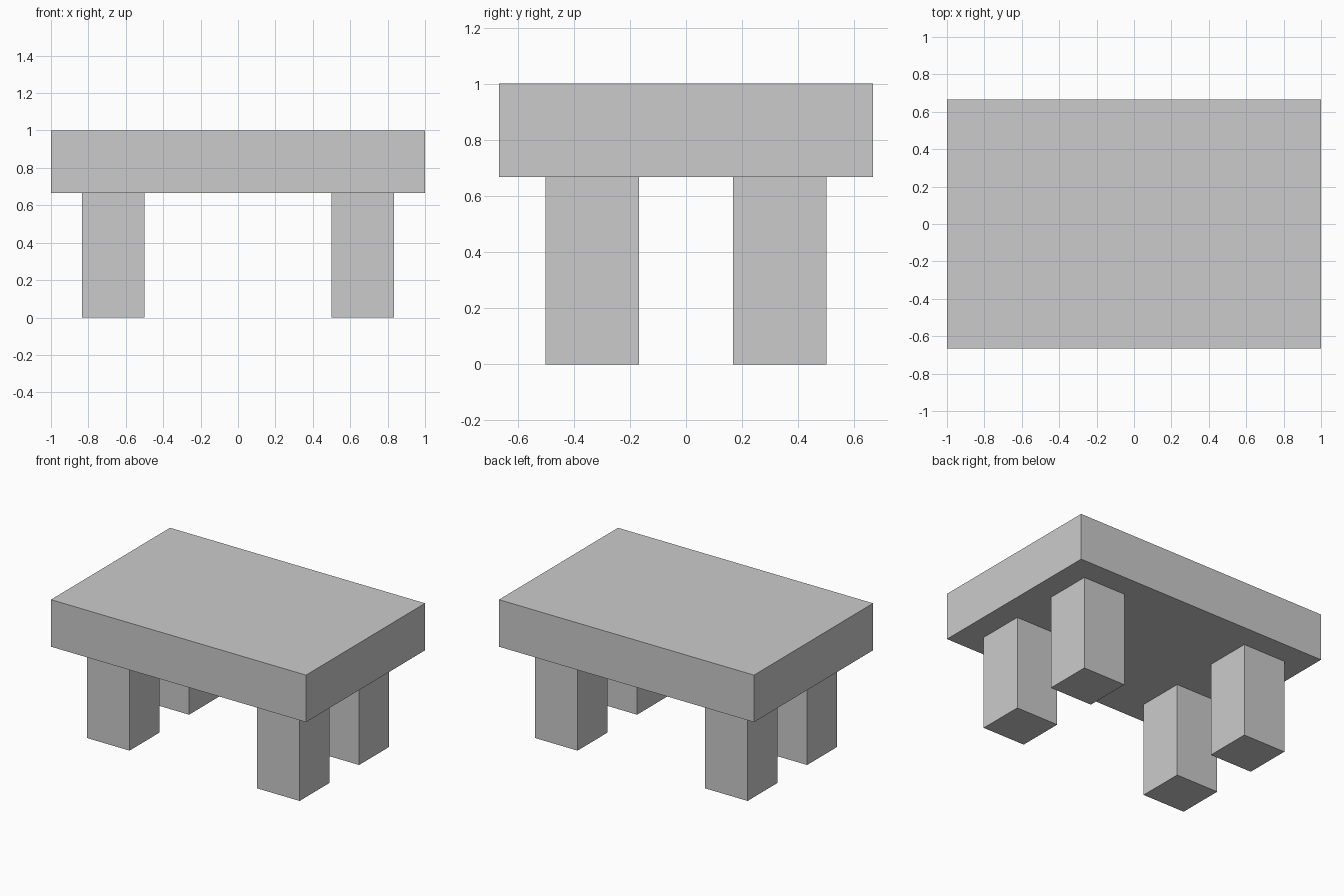
import bpy

if "Cube" in bpy.data.objects:
    bpy.data.objects.remove(bpy.data.objects["Cube"])

T = 1 / 3  # slab thickness and leg width


def box(name, centre, size):
    bpy.ops.mesh.primitive_cube_add(size=1, location=centre)
    obj = bpy.context.object
    obj.name = name
    obj.scale = size
    bpy.ops.object.transform_apply(location=False, rotation=False, scale=True)
    return obj


# Table top: thick rectangular slab
box("table_top", (0, 0, 1 - T / 2), (2, 4 * T, T))

# Four square legs, inset from the edges
for side, sx in (("left", -1), ("right", 1)):
    for end, sy in (("front", -1), ("back", 1)):
        box(f"{end}_{side}_leg", (sx * 2 * T, sy * T, T), (T, T, 2 * T))
